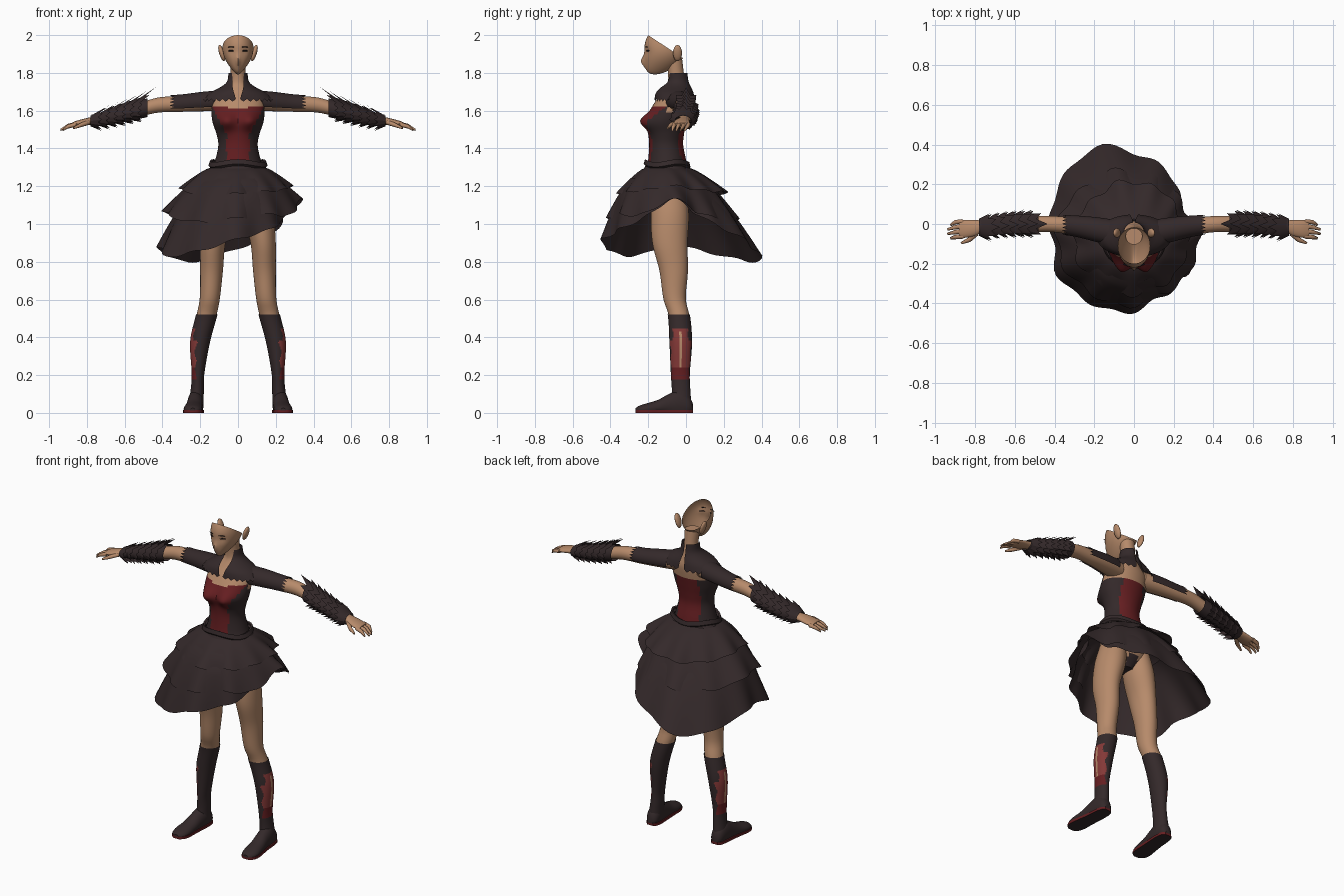
import bpy, bmesh, math
from mathutils import Vector, Matrix

if "Cube" in bpy.data.objects:
    bpy.data.objects.remove(bpy.data.objects["Cube"])

TAU = 2 * math.pi


def material(name, rgb):
    m = bpy.data.materials.new(name)
    m.diffuse_color = (*rgb, 1)
    m.use_nodes = True
    m.node_tree.nodes["Principled BSDF"].inputs["Base Color"].default_value = m.diffuse_color
    return m


SKIN = material("skin", (0.47, 0.255, 0.145))
DARK = material("dark_cloth", (0.034, 0.022, 0.023))
RED = material("deep_red", (0.13, 0.013, 0.015))
ROSE = material("rose_red", (0.23, 0.04, 0.038))
LASH = material("lash_black", (0.015, 0.01, 0.01))


def finish(name, bm, mats, rule=None, mirror=False, angle=40, fix=True):
    if fix:
        bmesh.ops.recalc_face_normals(bm, faces=bm.faces)
    bm.normal_update()
    if rule:
        for f in bm.faces:
            f.material_index = rule(f.calc_center_median(), f.normal)
    me = bpy.data.meshes.new(name)
    bm.to_mesh(me)
    bm.free()
    for m in mats:
        me.materials.append(m)
    ob = bpy.data.objects.new(name, me)
    bpy.context.collection.objects.link(ob)
    bpy.ops.object.select_all(action='DESELECT')
    ob.select_set(True)
    bpy.context.view_layer.objects.active = ob
    bpy.ops.object.shade_smooth_by_angle(angle=math.radians(angle))
    if mirror:
        ob.modifiers.new("mirror", 'MIRROR')
    return ob


def skin_rows(bm, rows, closed=True, caps=False):
    grid = [[bm.verts.new(p) for p in row] for row in rows]
    n = len(rows[0])
    for a, b in zip(grid, grid[1:]):
        for j in range(n if closed else n - 1):
            k = (j + 1) % n
            bm.faces.new((a[j], a[k], b[k], b[j]))
    if caps:
        bm.faces.new(grid[0])
        bm.faces.new(grid[-1])


def loft(name, rows, mats, rule=None, closed=True, caps=False, mirror=False, angle=40):
    bm = bmesh.new()
    skin_rows(bm, rows, closed, caps)
    return finish(name, bm, mats, rule, mirror, angle)


def sample(tab, t):
    """Smooth interpolation through table rows (key, values...)."""
    tab = sorted(tab)
    i = max(0, min(len(tab) - 2, sum(r[0] <= t for r in tab) - 1))
    a, b = tab[i], tab[i + 1]
    p, q = tab[max(i - 1, 0)], tab[min(i + 2, len(tab) - 1)]
    h = b[0] - a[0]
    s = (t - a[0]) / h
    out = []
    for k in range(1, len(a)):
        m0 = (b[k] - p[k]) / (b[0] - p[0]) * h
        m1 = (q[k] - a[k]) / (q[0] - a[0]) * h
        out.append((2*s**3 - 3*s*s + 1) * a[k] + (s**3 - 2*s*s + s) * m0
                   + (3*s*s - 2*s**3) * b[k] + (s**3 - s*s) * m1)
    return out


def steps(a, b, n):
    return [a + (b - a) * i / n for i in range(n + 1)]


# Torso, neck and bodice: z, half width, centre y, half depth
torso = [(1.05, .05, -.09, .05), (1.12, .14, -.09, .095), (1.2, .15, -.09, .11),
         (1.28, .14, -.1, .11), (1.34, .12, -.1, .1), (1.42, .104, -.105, .09),
         (1.48, .115, -.105, .095), (1.54, .135, -.105, .105), (1.6, .14, -.09, .1),
         (1.66, .13, -.07, .085), (1.7, .09, -.058, .065), (1.75, .046, -.05, .045),
         (1.87, .042, -.062, .042)]


def torso_point(z, a):
    rx, cy, ry = sample(torso, z)
    x, y = rx * math.cos(a), cy + ry * math.sin(a)
    if y < cy:
        y -= .045 * math.exp(-((abs(x) - .065) / .045)**2 - ((z - 1.545) / .045)**2)
    return (x, y, z)


def torso_colour(c, n):
    front = c.y < -.1
    if c.z < 1.26:
        return 1 if abs(c.x) < .035 and c.z < 1.12 else 0
    if c.z > (1.605 + .25 * min(abs(c.x), .07) if front else 1.59):
        return 0
    width = (.06 + .5 * max(0, c.z - 1.47)) if front else .075
    return 2 if abs(c.x) < width else 1


loft("torso", [[torso_point(z, TAU * j / 48) for j in range(48)]
               for z in steps(1.05, 1.87, 76)], [SKIN, DARK, RED], torso_colour, caps=True)

# Waistband
loft("waistband", [[(r * .145 * math.cos(a), -.1 + r * .115 * math.sin(a),
                     z + .008 * math.sin(a * 3)) for a in steps(0, TAU, 40)[:-1]]
                   for z, r in ((1.33, .94), (1.335, 1.02), (1.31, 1.08), (1.3, 1), (1.275, 1.12))],
     [DARK])

# Head: tapered face shell cut open on a slanted plane
bm = bmesh.new()
bmesh.ops.create_uvsphere(bm, u_segments=40, v_segments=28, radius=1)
for v in bm.verts:
    x, y, z = v.co
    t = max(0, -z)
    nose = math.exp(-(x / .13)**2 - ((z + .5) / .2)**2) if y < 0 else 0
    socket = math.exp(-((abs(x) - .42) / .22)**2 - ((z + .12) / .13)**2) if y < 0 else 0
    v.co = (x * .082 * (1 - .5 * t * t), -.11 + y * .11 - .055 * t * t - .02 * nose + .008 * socket,
            1.93 + z * (.12 if z > 0 else .138))
bmesh.ops.bisect_plane(bm, geom=bm.verts[:] + bm.edges[:] + bm.faces[:],
                       plane_co=(0, -.2, 2.0), plane_no=(0, .55, .83), clear_outer=True)
finish("face", bm, [SKIN], fix=False, angle=60)


def blob(name, loc, size, mat, rot=None, mirror=True, seg=16):
    bm = bmesh.new()
    bmesh.ops.create_uvsphere(bm, u_segments=seg, v_segments=seg // 2, radius=1)
    m = Matrix.Translation(loc) @ (rot or Matrix()) @ Matrix.Diagonal((*size, 1))
    bmesh.ops.transform(bm, matrix=m, verts=bm.verts)
    finish(name, bm, [mat], mirror=mirror, angle=60)


blob("ear", (.086, -.045, 1.905), (.014, .024, .045), SKIN, Matrix.Rotation(.3, 4, 'Y'))
blob("eyelash", (.036, -.203, 1.917), (.02, .004, .004), LASH, Matrix.Rotation(.4, 4, 'Z'))
blob("eyebrow", (.036, -.209, 1.937), (.02, .003, .0025), LASH, Matrix.Rotation(.35, 4, 'Z'))

# Arm along x: x, centre y, centre z, half depth, half height
arm = [(.08, -.05, 1.65, .06, .05), (.18, -.03, 1.645, .055, .048), (.3, -.01, 1.636, .045, .042),
       (.42, 0, 1.63, .04, .04), (.52, 0, 1.605, .04, .036), (.64, 0, 1.575, .036, .031),
       (.75, -.01, 1.55, .028, .022), (.8, -.02, 1.542, .04, .019), (.86, -.025, 1.53, .045, .015),
       (.88, -.025, 1.525, .04, .011)]


def arm_ring(x, grow=0, angles=None):
    cy, cz, ry, rz = sample(arm, x)
    return [(x, cy + (ry + grow) * math.cos(a), cz + (rz + grow) * math.sin(a))
            for a in (angles or steps(0, TAU, 24)[:-1])]


loft("arm", [arm_ring(x) for x in steps(.08, .88, 40)], [SKIN], caps=True, mirror=True)
rows = [arm_ring(x, .008, steps(-.35, math.pi + .5, 22)) for x in steps(.12, .35, 10)]
rows[-1] = [(x + .012 * (-1)**j, y, z) for j, (x, y, z) in enumerate(rows[-1])]
loft("sleeve", rows, [DARK], closed=False, mirror=True)

# Fingers and thumb
bm = bmesh.new()
for pts, r in [([(.86, -.062 + .025 * i, 1.527), (.9, -.066 + .025 * i, 1.516 + .004 * (i % 2)),
                 (.925 + (.015 if i in (1, 2) else 0), -.072 + .022 * i, 1.498)], .011)
               for i in range(4)] + [([(.79, -.045, 1.538), (.83, -.08, 1.525), (.87, -.097, 1.508)], .012)]:
    side = Vector((pts[2][1] - pts[0][1], pts[0][0] - pts[2][0], 0)).normalized()
    skin_rows(bm, [[Vector(p) + side * (r * s * math.cos(a)) + Vector((0, 0, r * s * math.sin(a)))
                    for a in steps(0, TAU, 8)[:-1]] for p, s in zip(pts, (1.1, 1, .5))], caps=True)
finish("fingers", bm, [SKIN], mirror=True, angle=60)

# Bracer: sleeve with layered, upswept jagged frills
loft("bracer", [arm_ring(x, .012) for x in steps(.48, .775, 12)], [DARK], mirror=True)
bm = bmesh.new()
for i in range(6):
    x0 = .57 + .042 * i
    cy, cz, ry, rz = sample(arm, x0)
    inner, outer = [], []
    for j in range(24):
        a = TAU * j / 24
        up = max(0, math.sin(a))**4 * (1 if j % 2 == 0 else .6)
        r = .055 + .006 * (-1)**j + (.062 - .009 * i) * up
        inner.append((x0, cy + (ry + .008) * math.cos(a), cz + (rz + .008) * math.sin(a)))
        outer.append((x0 - .05 - (.075 - .006 * i) * up - .01 * (-1)**j,
                      cy + (r + .012) * math.cos(a), cz + .008 + r * math.sin(a)))
    skin_rows(bm, [inner, outer])
finish("bracer_frills", bm, [DARK], mirror=True, angle=25)

# Shoulder cape with standing collar, split front and back
cape = [(1.8, .05, -.045, .052, 50), (1.75, .06, -.045, .06, 62), (1.72, .1, -.055, .085, 74),
        (1.695, .15, -.06, .1, 82), (1.655, .19, -.06, .108, 87)]
rows = []
for z in steps(1.8, 1.655, 10):
    rx, cy, ry, gap = sample(cape, z)
    rows.append([(rx * math.cos(a), cy + ry * math.sin(a), z)
                 for a in steps(-math.radians(gap), math.radians(84), 30)])
rows[-1] = [(x, y, z + .007 * (-1)**j) for j, (x, y, z) in enumerate(rows[-1])]
loft("shoulder_cape", rows, [DARK], closed=False, mirror=True)

# Skirt tiers: hem radius and height every 30 degrees from +x
tiers = [
    ("upper", 1.3, .14, .11, .012, [.28, .26, .27, .28, .28, .29, .31, .30, .29, .29, .28, .28],
     [1.2, 1.18, 1.17, 1.17, 1.16, 1.17, 1.19, 1.17, 1.15, 1.16, 1.17, 1.18]),
    ("middle", 1.24, .2, .19, .014, [.33, .3, .31, .33, .35, .37, .4, .37, .36, .34, .32, .33],
     [1.13, 1.05, 1.03, 1.03, 1.02, 1.03, 1.07, 1.03, 1.01, 1.03, 1.05, 1.05]),
    ("lower", 1.18, .23, .23, .012, [.27, .28, .36, .43, .49, .45, .42, .42, .40, .37, .33, .29],
     [1.13, 1.04, .95, .87, .80, .84, .88, .83, .86, .92, .97, 1.04])]
for name, z0, rx, ry, wave, radii, heights in tiers:
    hem = [(30 * k, radii[k % 12], heights[k % 12]) for k in range(-1, 14)]
    rows = []
    for s in steps(0, 1, 8):
        row = []
        for j in range(96):
            a = TAU * j / 96
            r, z = sample(hem, 360 * j / 96)
            r += wave * s * (math.sin(a * 11) + .6 * math.sin(a * 7 + 1))
            z += wave * .5 * math.sin(a * 11 + 1)
            q = s**.85
            row.append((math.cos(a) * (rx + (r - rx) * q),
                        -.1 + .035 * s + math.sin(a) * (ry + (r - ry) * q),
                        z0 + (z - z0) * s**1.15))
        rows.append(row)
    loft("skirt_" + name + "_tier", rows, [DARK])

# Leg: z, centre x, half width, centre y, half depth
leg = [(1.17, .085, .07, -.085, .085), (1.05, .105, .082, -.085, .1), (.9, .133, .067, -.085, .093),
       (.75, .14, .06, -.065, .075), (.6, .15, .053, -.06, .059), (.52, .166, .053, -.038, .055),
       (.38, .2, .049, -.028, .056), (.2, .212, .029, -.03, .046), (.12, .216, .031, -.026, .045),
       (.04, .223, .037, -.025, .05)]


def leg_ring(z, grow=0, n=40):
    x, rx, y, ry = sample(leg, z)
    return [(x + (rx + grow) * math.cos(a), y + (ry + grow) * math.sin(a), z)
            for a in steps(0, TAU, n)[:-1]]


def boot_colour(c, n):
    x, rx, y, ry = sample(leg, c.z)
    u, w = (c.x - x) / rx, (c.y - y) / ry
    if u < 0 or not .18 < c.z < .45:
        return 0
    if abs(w) < .17 and .24 < c.z < .43:
        return 2
    petals = .25 + .3 * abs(math.sin(c.z * 34)) + (.3 if c.z > .38 else 0)
    return (1 if c.z > .24 else 3) if u > petals else 0


loft("leg", [leg_ring(z) for z in steps(.5, 1.17, 30)], [SKIN], mirror=True)
loft("boot_shaft", [leg_ring(z, .004, 56) for z in steps(.04, .52, 60)],
     [DARK, ROSE, SKIN, RED], boot_colour, mirror=True)

# Foot along y: y, centre x, half width, height
foot = [(.036, .222, .018, .05), (.02, .222, .034, .085), (-.03, .224, .042, .12), (-.09, .228, .043, .1),
        (-.15, .234, .046, .068), (-.21, .239, .049, .05), (-.25, .24, .038, .037), (-.267, .24, .016, .025)]
rows = []
for y in steps(.036, -.267, 24):
    x, w, h = sample(foot, y)
    rows.append([(x + w * math.cos(a), y, max(.012, h * (.4 + .6 * math.sin(a))))
                 for a in steps(0, TAU, 24)[:-1]])
loft("boot_foot", rows, [DARK], caps=True, mirror=True)
outline = [(sample(foot, y), y, s) for s, ys in ((1, steps(.036, -.267, 20)), (-1, steps(-.267, .036, 20)))
           for y in ys]
loft("boot_sole", [[(x + s * (w + .002), y, z) for (x, w, h), y, s in outline] for z in (0, .015)],
     [RED, DARK], lambda c, n: 1 if n.z < -.7 else 0, caps=True, mirror=True)
